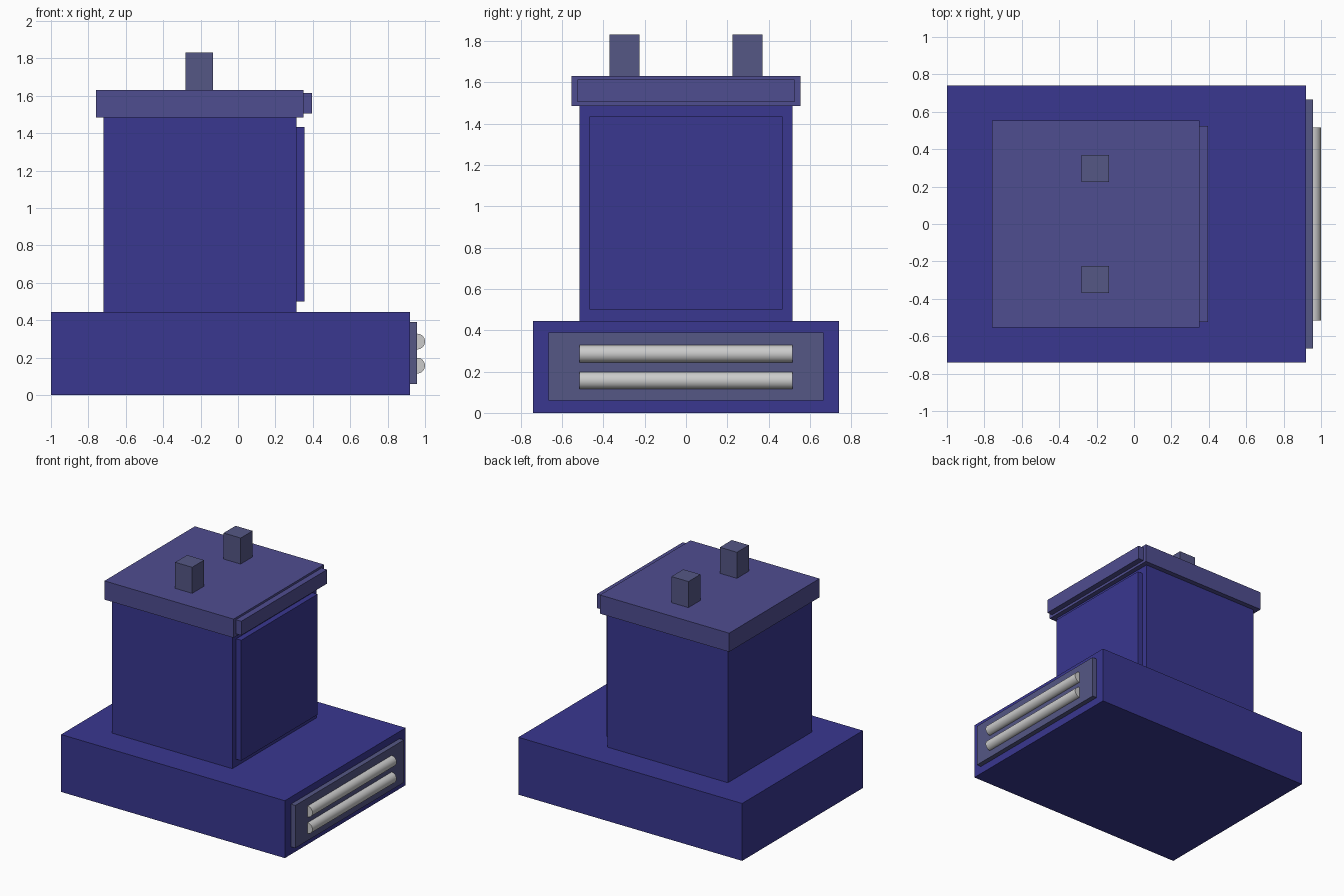
import bpy, math

if "Cube" in bpy.data.objects:
    bpy.data.objects.remove(bpy.data.objects["Cube"])


def material(name, rgb):
    m = bpy.data.materials.new(name)
    m.diffuse_color = (*rgb, 1)
    m.use_nodes = True
    m.node_tree.nodes["Principled BSDF"].inputs["Base Color"].default_value = m.diffuse_color
    return m


blue = material("blue", (0.041, 0.038, 0.28))
pale_blue = material("pale_blue", (0.078, 0.075, 0.28))
slate = material("slate", (0.09, 0.095, 0.235))


def box(name, x, y, z, mat):
    """Box from (min, max) ranges on each axis."""
    bpy.ops.mesh.primitive_cube_add(
        size=1, location=[(a + b) / 2 for a, b in (x, y, z)])
    ob = bpy.context.object
    ob.name = name
    ob.scale = [b - a for a, b in (x, y, z)]
    bpy.ops.object.transform_apply(location=False, rotation=False, scale=True)
    ob.data.materials.append(mat)
    return ob


# Wide base and upright body with a raised panel
box("base", (-1, 0.92), (-0.74, 0.74), (0, 0.445), blue)
box("body", (-0.72, 0.312), (-0.515, 0.515), (0.445, 1.485), blue)
box("body_panel", (0.312, 0.355), (-0.468, 0.468), (0.5, 1.434), blue)

# Overhanging lid with its own edge panel
box("lid", (-0.758, 0.35), (-0.554, 0.554), (1.485, 1.63), pale_blue)
box("lid_panel", (0.35, 0.396), (-0.525, 0.525), (1.505, 1.614), pale_blue)

# Two square posts on the lid
for side, s in (("left", -1), ("right", 1)):
    box("post_" + side, (-0.28, -0.134),
        sorted((s * 0.224, s * 0.37)), (1.63, 1.832), slate)

# Plate on the base with two round bars half sunk into it
box("base_plate", (0.92, 0.958), (-0.666, 0.666), (0.06, 0.39), slate)
for name, z in (("lower_bar", 0.157), ("upper_bar", 0.286)):
    bpy.ops.mesh.primitive_cylinder_add(
        vertices=32, radius=0.042, depth=1.03,
        location=(0.958, 0, z), rotation=(math.pi / 2, 0, 0))
    bpy.context.object.name = name
    bpy.ops.object.shade_smooth_by_angle(angle=math.radians(30))
